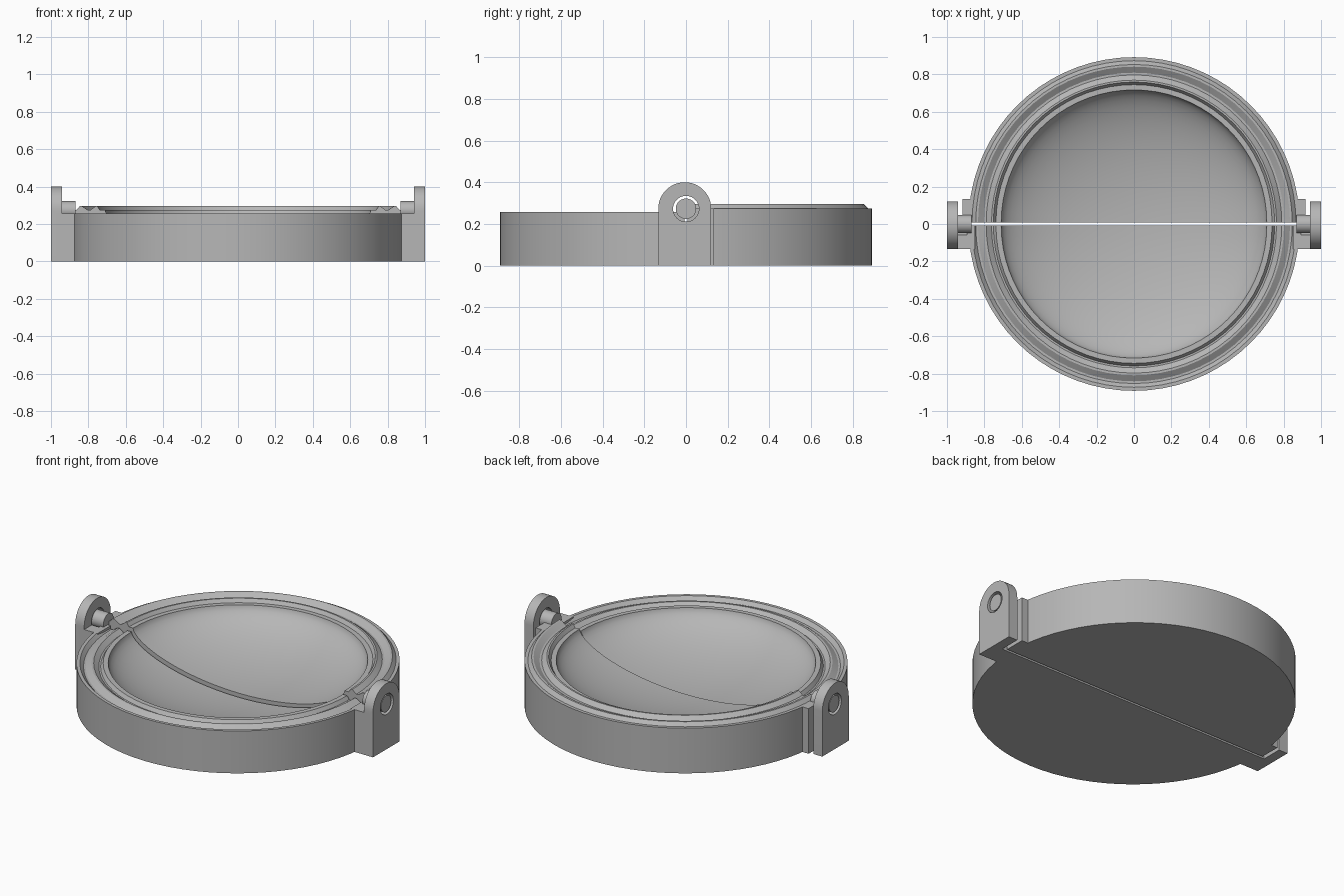
import bpy, bmesh, math

if "Cube" in bpy.data.objects:
    bpy.data.objects.remove(bpy.data.objects["Cube"])

grey = bpy.data.materials.new("matte grey")
grey.use_nodes = True
GREY = (0.47, 0.47, 0.47, 1)
grey.diffuse_color = GREY
grey.node_tree.nodes["Principled BSDF"].inputs["Base Color"].default_value = GREY

RADIUS, GAP, BOWL, DEPTH = 0.885, 0.007, 0.71, 0.205
PIN_Z = 0.273


def finish(name, bm, smooth=True):
    bmesh.ops.recalc_face_normals(bm, faces=bm.faces)
    mesh = bpy.data.meshes.new(name)
    bm.to_mesh(mesh)
    bm.free()
    mesh.materials.append(grey)
    ob = bpy.data.objects.new(name, mesh)
    bpy.context.collection.objects.link(ob)
    if smooth:
        shade(ob)
    return ob


def select(ob):
    bpy.ops.object.select_all(action='DESELECT')
    ob.select_set(True)
    bpy.context.view_layer.objects.active = ob


def shade(ob):
    select(ob)
    bpy.ops.object.shade_smooth_by_angle(angle=math.radians(25))


def half_dish(name, rim_z, lip, side):
    """Half turn of a dish section; lip lists (radius, height over the rim)."""
    floor = rim_z - DEPTH
    pts = [(0, 0), (RADIUS, 0), (RADIUS, rim_z)]
    pts += [(r, rim_z + h) for r, h in lip]
    for i in range(17):
        u = math.cos(i / 16 * math.pi / 2)
        pts.append((BOWL * u, rim_z - DEPTH * max(0, 1 - u * u) ** 0.6))
    pts[-1] = (0, floor)
    bm = bmesh.new()
    vs = [bm.verts.new((r, side * GAP, z)) for r, z in pts]
    es = [bm.edges.new(p) for p in zip(vs, vs[1:])]
    bmesh.ops.spin(bm, geom=vs + es, cent=(0, side * GAP, 0), axis=(0, 0, 1),
                   angle=side * math.pi, steps=36)
    bmesh.ops.remove_doubles(bm, verts=bm.verts, dist=1e-4)
    # Flat cut wall along the hinge line
    bmesh.ops.edgeloop_fill(bm, edges=[e for e in bm.edges if e.is_boundary])
    return finish(name, bm)


def prism(name, outline, x0, x1):
    """Extrude a (y, z) outline along x."""
    bm = bmesh.new()
    face = bm.faces.new([bm.verts.new((x0, y, z)) for y, z in outline])
    new = bmesh.ops.extrude_face_region(bm, geom=[face])["geom"]
    for v in new:
        if isinstance(v, bmesh.types.BMVert):
            v.co.x = x1
    return finish(name, bm)


def rect(y0, y1, top):
    return [(y0, 0), (y1, 0), (y1, top), (y0, top)]


def circle(r, y=0, start=0, end=2 * math.pi, n=40):
    steps = [start + (end - start) * i / n for i in range(n)]
    return [(y + r * math.cos(a), PIN_Z + r * math.sin(a)) for a in steps]


def combine(ob, other, operation):
    mod = ob.modifiers.new(operation.lower(), 'BOOLEAN')
    mod.operation, mod.solver, mod.object = operation, 'EXACT', other
    select(ob)
    bpy.ops.object.modifier_move_to_index(modifier=mod.name, index=0)
    bpy.ops.object.modifier_apply(modifier=mod.name)
    bpy.data.objects.remove(other)


# Front half with two ring grooves, back half with two matching ring ridges
wave = [(0.866, 0), (0.846, 1), (0.834, 1), (0.802, 0), (0.79, 0),
        (0.762, 1), (0.752, 1), (0.738, 0)]
half_dish("front_half", 0.257, [(r, -0.021 * h) for r, h in wave], -1)
half_dish("back_half", 0.274, [(r, 0.021 * h) for r, h in wave], 1)

# Hinge parts on both sides
EAR_R, EAR_Y = 0.127, -0.006
for s, label in ((1, "left"), (-1, "right")):
    # Rounded ear with its foot on the front half
    arch = circle(EAR_R, EAR_Y, 0, math.pi, 24) + [(EAR_Y - EAR_R, PIN_Z)]
    arch += [(EAR_Y - EAR_R, 0), (EAR_Y + EAR_R, 0)]
    ear = prism(label + "_hinge_ear", arch, s * 0.94, s * 1.0)
    foot = prism("foot", rect(EAR_Y - EAR_R, -GAP, 0.257), s * 0.85, s * 0.97)
    combine(ear, foot, 'UNION')
    # Clearance hole for the pin
    cutter = prism("hole_cutter", circle(0.062), s * 0.893, s * 1.05)
    cutter.hide_render = True
    combine(ear, cutter, 'DIFFERENCE')
    shade(ear)
    # Block and pin on the back half
    prism(label + "_pin_block", rect(GAP, 0.134, 0.274), s * 0.85, s * 0.917)
    prism(label + "_hinge_pin", circle(0.049), s * 0.87, s * 0.995)
